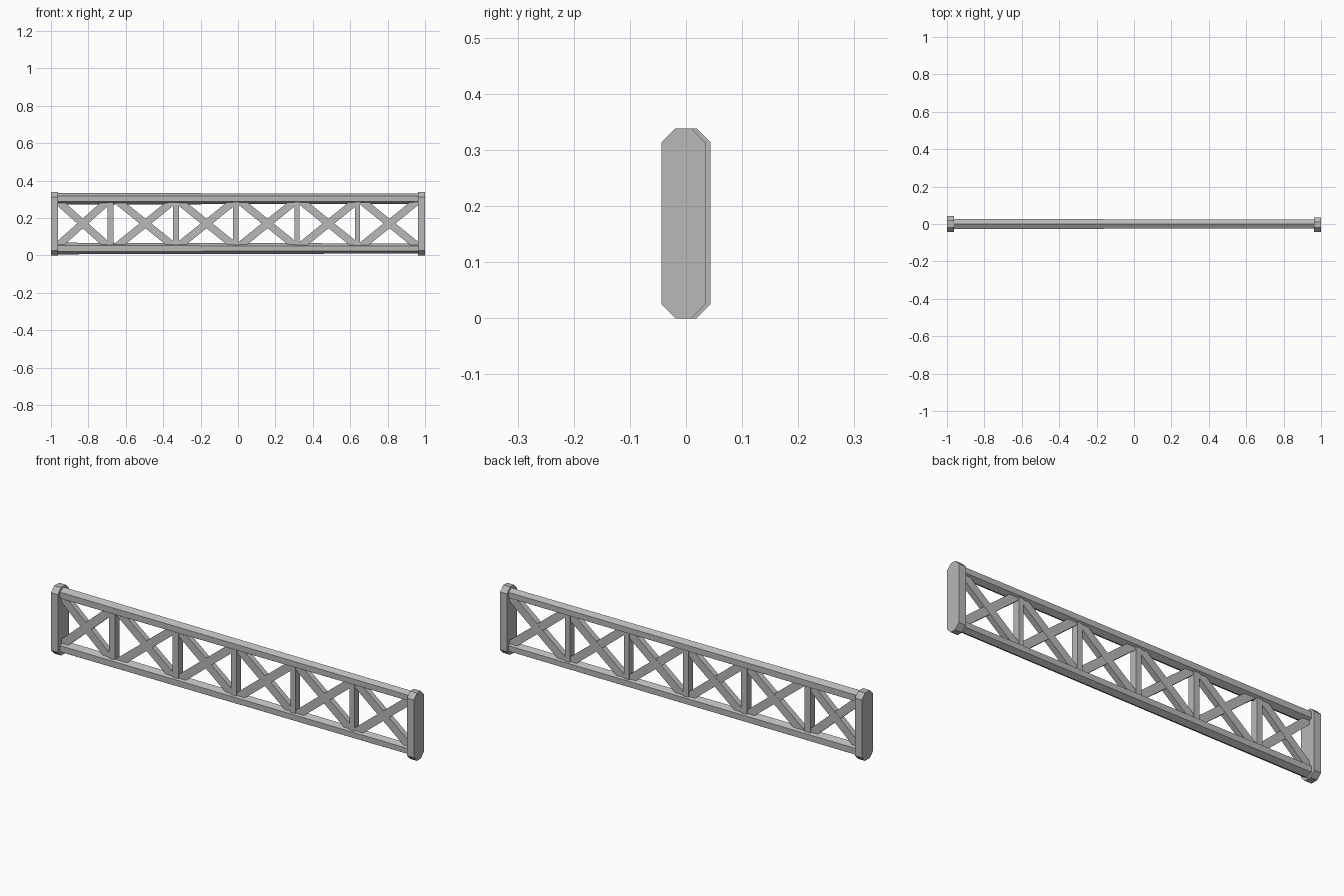
import bpy, bmesh
from math import sin, cos, atan2, hypot, pi
from mathutils import Matrix

cube = bpy.data.objects.get("Cube")
if cube:
    bpy.data.objects.remove(cube, do_unlink=True)

steel = bpy.data.materials.new("grey steel")
steel.use_nodes = True
steel.diffuse_color = (0.48, 0.48, 0.48, 1)
steel.node_tree.nodes["Principled BSDF"].inputs["Base Color"].default_value = (0.48, 0.48, 0.48, 1)


def finish(name, bm):
    bmesh.ops.recalc_face_normals(bm, faces=bm.faces)
    mesh = bpy.data.meshes.new(name)
    bm.to_mesh(mesh)
    bm.free()
    mesh.materials.append(steel)
    obj = bpy.data.objects.new(name, mesh)
    bpy.context.collection.objects.link(obj)


def loft_x(name, x0, section0, x1, section1):
    """Solid between two (y, z) sections at x0 and x1."""
    bm = bmesh.new()
    a = [bm.verts.new((x0, y, z)) for y, z in section0]
    b = [bm.verts.new((x1, y, z)) for y, z in section1]
    bm.faces.new(a)
    bm.faces.new(b)
    n = len(a)
    for i in range(n):
        j = (i + 1) % n
        bm.faces.new((a[i], a[j], b[j], b[i]))
    finish(name, bm)


def bar(name, start, end, width, depth):
    """Rectangular bar between two (x, z) points."""
    dx, dz = end[0] - start[0], end[1] - start[1]
    middle = Matrix.Translation(((start[0] + end[0]) / 2, 0, (start[1] + end[1]) / 2))
    turn = Matrix.Rotation(-atan2(dz, dx), 4, 'Y')
    size = Matrix.Diagonal((hypot(dx, dz), depth, width, 1))
    bm = bmesh.new()
    bmesh.ops.create_cube(bm, size=1, matrix=middle @ turn @ size)
    finish(name, bm)


def hexagon(z, r):
    return [(r * sin(i * pi / 3), z + r * cos(i * pi / 3)) for i in range(6)]


def plate(front, back, height=0.338, c=0.025):
    return [(front + c, 0), (back - c, 0), (back, c), (back, height - c),
            (back - c, height), (front + c, height), (front, height - c), (front, c)]


# Chamfered end plates
for name, x0, x1, back in (("right_end_plate", -1, -0.962, 0.044),
                           ("left_end_plate", 0.962, 1, 0.035)):
    section = plate(-0.044, back)
    loft_x(name, x0, section, x1, section)

# Slightly tapered hexagonal rails
for name, z in (("bottom_rail", 0.037), ("top_rail", 0.303)):
    loft_x(name, -0.98, hexagon(z, 0.031), 0.98, hexagon(z, 0.027))

# Upright posts
for i, x in enumerate((-0.682, -0.332, -0.011, 0.315, 0.64)):
    bar(f"post_{i + 1}", (x, 0.04), (x, 0.30), 0.033 - 0.0015 * i, 0.036)

# Crossed braces in every bay
for i, x in enumerate((-0.83, -0.495, -0.168, 0.158, 0.484, 0.81)):
    half = 0.14 if i == 0 else 0.155
    for name, s in (("rising", 1), ("falling", -1)):
        bar(f"{name}_brace_{i + 1}", (x - half, 0.171 - s * 0.125),
            (x + half, 0.171 + s * 0.125), 0.04, 0.028 + 0.001 * s)
